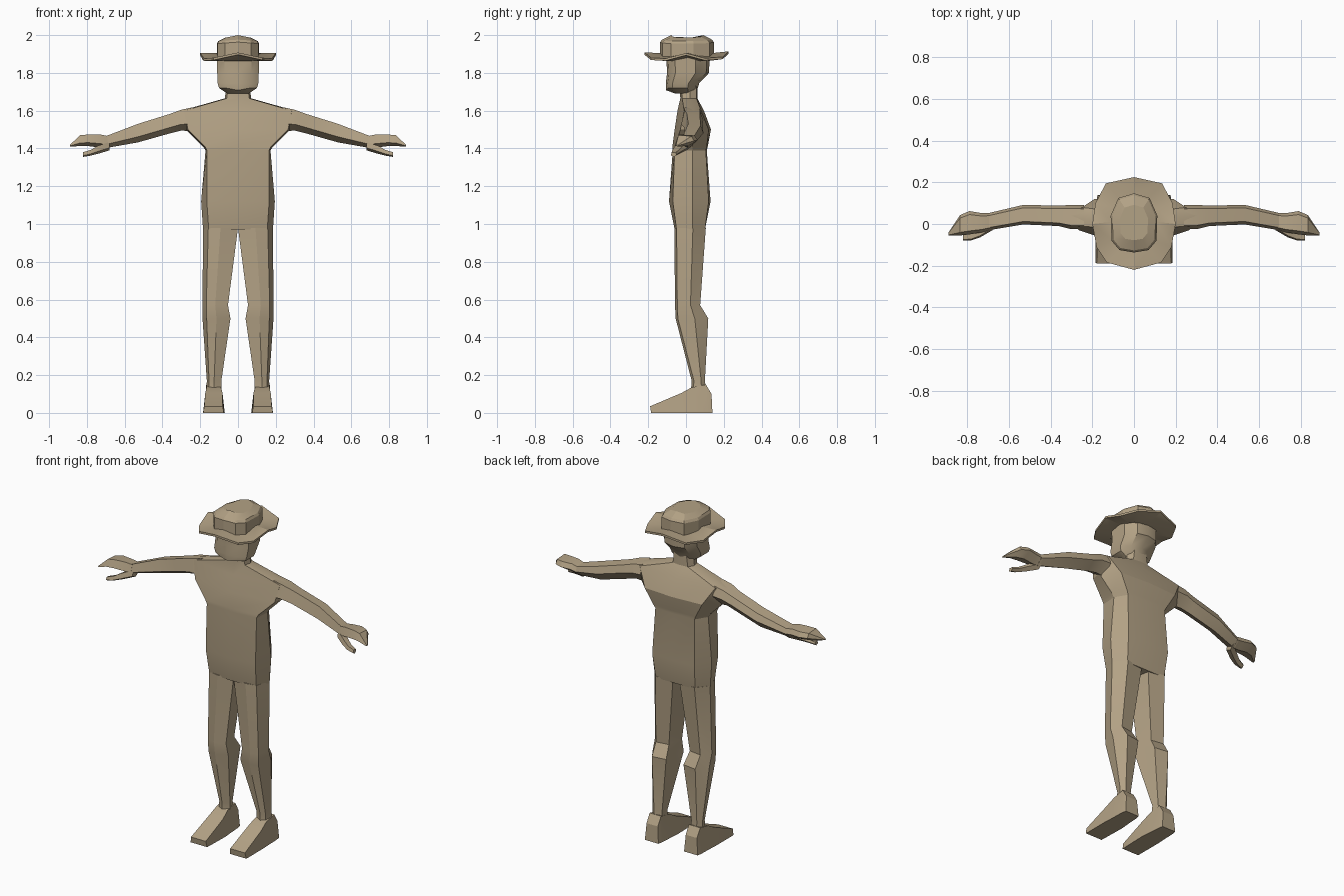
import bpy, bmesh, math

tan = bpy.data.materials.new("warm_tan")
tan.diffuse_color = (0.45, 0.36, 0.235, 1)


def loft(name, rings, mirror=False, angle=25):
    """Skin a list of equal-length rings, cap both ends, optionally mirror over x."""
    bm = bmesh.new()
    vr = [[bm.verts.new(p) for p in ring] for ring in rings]
    n = len(vr[0])
    for a, b in zip(vr, vr[1:]):
        for i in range(n):
            j = (i + 1) % n
            bm.faces.new((a[i], a[j], b[j], b[i]))
    bm.faces.new(vr[0])
    bm.faces.new(vr[-1])
    bmesh.ops.recalc_face_normals(bm, faces=bm.faces)
    me = bpy.data.meshes.new(name)
    bm.to_mesh(me)
    bm.free()
    me.materials.append(tan)
    ob = bpy.data.objects.new(name, me)
    bpy.context.collection.objects.link(ob)
    bpy.ops.object.select_all(action='DESELECT')
    ob.select_set(True)
    bpy.context.view_layer.objects.active = ob
    bpy.ops.object.shade_smooth_by_angle(angle=math.radians(angle))
    if mirror:
        ob.modifiers.new("mirror", 'MIRROR').use_clip = False
    return ob


def sym(half):
    """Close a front-to-back half ring; first and last points lie on x = 0."""
    return half + [(-x, y, z) for x, y, z in half[-2:0:-1]]


def body(z, yf, xc, yc, hw, ys, xb, yb, ym):
    return sym([(0, yf, z), (xc, yc, z), (hw, ys, z), (xb, yb, z), (0, ym, z)])


# torso: hips, waist, chest, shoulders, neck
torso = [
    body(0.97, -0.06, 0.155, -0.05, 0.185, 0.035, 0.13, 0.10, 0.10),
    body(1.12, -0.09, 0.165, -0.07, 0.195, 0.035, 0.14, 0.12, 0.13),
    body(1.39, -0.07, 0.165, -0.06, 0.172, 0.035, 0.13, 0.105, 0.11),
    body(1.41, -0.072, 0.175, -0.06, 0.185, 0.035, 0.14, 0.11, 0.115),
    body(1.50, -0.06, 0.265, -0.03, 0.275, 0.035, 0.19, 0.12, 0.132),
    body(1.60, -0.045, 0.285, -0.01, 0.30, 0.04, 0.25, 0.08, 0.095),
    body(1.665, -0.03, 0.06, -0.02, 0.07, 0.02, 0.05, 0.055, 0.06),
    body(1.74, -0.035, 0.05, -0.025, 0.06, 0.02, 0.04, 0.055, 0.06),
]
loft("torso", torso)


# legs
def leg_ring(z, xi, xo, yf, yb):
    w, m = xo - xi, (yf + yb) / 2 + 0.015
    return [(xi, yf + 0.02, z), (xi + 0.5 * w, yf, z), (xo - 0.15 * w, yf + 0.012, z),
            (xo, m, z), (xo - 0.3 * w, yb, z), (xi + 0.12 * w, yb - 0.012, z)]


loft("leg", [leg_ring(*r) for r in (
    (0.10, 0.088, 0.168, 0.025, 0.11),
    (0.17, 0.088, 0.165, 0.03, 0.10),
    (0.50, 0.04, 0.188, -0.055, 0.118),
    (0.57, 0.053, 0.188, -0.058, 0.075),
    (0.98, 0.0, 0.185, -0.062, 0.105))], True)


# feet: slices from heel to toe
def foot_ring(y, xi, xo, z, inset):
    return [(xi, y, 0), (xo, y, 0), (xo - inset, y - 0.005, z), (xi + inset, y - 0.005, z)]


loft("foot", [foot_ring(*r) for r in (
    (0.14, 0.085, 0.175, 0.10, 0.008),
    (0.11, 0.08, 0.18, 0.15, 0.012),
    (0.035, 0.075, 0.182, 0.135, 0.015),
    (-0.02, 0.07, 0.185, 0.105, 0.012),
    (-0.185, 0.075, 0.185, 0.035, 0.006))], True)


# arms, hands and thumbs: slices along x
def arm_ring(x, yf, yb, z0, z1):
    w, h = yb - yf, z1 - z0
    return [(x, yf, z0 + 0.3 * h), (x, yf + 0.15 * w, z1), (x, yb - 0.15 * w, z1 - 0.08 * h),
            (x, yb, z0 + 0.5 * h), (x, yf + 0.55 * w, z0)]


loft("arm", [arm_ring(*r) for r in (
    (0.24, -0.025, 0.09, 0.0 + 1.49, 1.618),
    (0.30, -0.025, 0.092, 1.495, 1.605),
    (0.36, -0.01, 0.088, 1.48, 1.583),
    (0.53, -0.002, 0.092, 1.432, 1.53),
    (0.70, -0.03, 0.052, 1.402, 1.465))], True)

loft("hand", [arm_ring(*r) for r in (
    (0.69, -0.03, 0.053, 1.402, 1.466),
    (0.73, -0.04, 0.052, 1.405, 1.474),
    (0.79, -0.05, 0.062, 1.412, 1.474),
    (0.835, -0.055, 0.043, 1.412, 1.470),
    (0.89, -0.055, -0.04, 1.411, 1.419))], True)

loft("thumb", [arm_ring(*r) for r in (
    (0.68, -0.03, 0.03, 1.39, 1.435),
    (0.74, -0.065, -0.01, 1.372, 1.415),
    (0.78, -0.078, -0.035, 1.362, 1.392),
    (0.82, -0.08, -0.05, 1.355, 1.38))], True)


# head
def head_ring(z, hw, yf, yb, lift=0.0):
    d = yb - yf
    return sym([(0, yf, z - lift), (0.65 * hw, yf + 0.01, z), (hw, yf + 0.2 * d, z),
                (hw, yf + 0.68 * d, z), (0.6 * hw, yb - 0.015, z), (0, yb, z)])


loft("head", [head_ring(*r) for r in (
    (1.69, 0.055, -0.055, 0.045),
    (1.72, 0.10, -0.105, 0.062, 0.012),
    (1.745, 0.108, -0.107, 0.07),
    (1.80, 0.11, -0.10, 0.122),
    (1.89, 0.11, -0.105, 0.125))], angle=30)


# hat
def crown_ring(s, z, peak):
    half = [(0, -0.137), (0.07, -0.125), (0.108, -0.08), (0.112, 0.04), (0.075, 0.125), (0, 0.147)]
    return sym([(x * s, (y - 0.01) * s + 0.01, z + peak * (1 - x * s / 0.11)) for x, y in half])


loft("hat_crown", [crown_ring(1, 1.885, 0), crown_ring(1, 1.955, 0.008),
                   crown_ring(0.93, 1.968, 0.008), crown_ring(0.6, 1.978, 0.022)], angle=18)

# brim: edge rises at front, back and sides and droops at the diagonals
edge = [(0, -0.22, 1.908), (0.13, -0.185, 1.880), (0.18, -0.11, 1.876), (0.20, 0.0, 1.905),
        (0.185, 0.10, 1.878), (0.135, 0.195, 1.885), (0, 0.225, 1.914)]
inner = [(0, -0.13, 1.893), (0.07, -0.12, 1.876), (0.10, -0.08, 1.874), (0.11, 0.01, 1.893),
         (0.10, 0.08, 1.874), (0.07, 0.125, 1.876), (0, 0.14, 1.893)]


def lowered(pts, d):
    return sym([(x, y, z - d) for x, y, z in pts])


loft("hat_brim", [lowered(inner, 0.012), lowered(edge, 0.012),
                  sym(edge), lowered(inner, -0.012)], angle=18)
